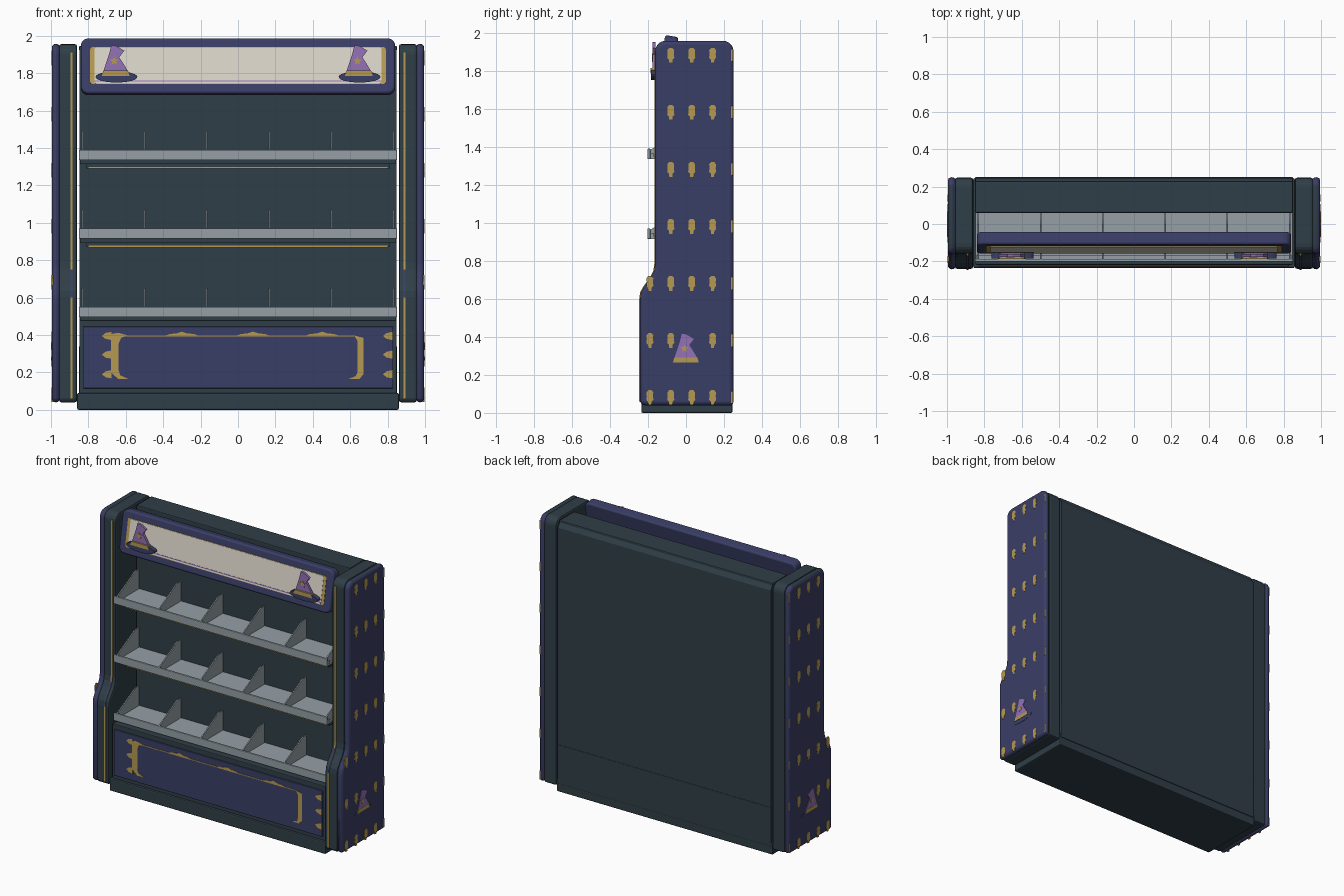
import bpy, bmesh
from math import sin, cos, pi, radians
from mathutils import Matrix

cube = bpy.data.objects.get("Cube")
if cube:
    bpy.data.objects.remove(cube)


def material(name, rgb):
    lin = [(c / 255 / 12.92) if c < 11 else ((c / 255 + 0.055) / 1.055) ** 2.4 for c in rgb] + [1]
    m = bpy.data.materials.new(name)
    m.use_nodes = True
    m.diffuse_color = lin
    m.node_tree.nodes["Principled BSDF"].inputs["Base Color"].default_value = lin
    return m


NAVY = material("navy", (58, 62, 102))
SLATE = material("dark slate", (47, 62, 71))
GOLD = material("gold", (182, 154, 82))
PURPLE = material("purple", (146, 114, 182))
CREAM = material("cream", (218, 212, 200))
GREY = material("light grey", (150, 160, 166))


def prism(name, pts, axis, lo, hi, mat, bevel=0, segs=2, smooth=False):
    """Extrude a 2D outline along an axis: X takes (y, z), Y takes (x, z)."""
    place = (lambda p, d: (d, *p)) if axis == "X" else (lambda p, d: (p[0], d, p[1]))
    bm = bmesh.new()
    rings = [[bm.verts.new(place(p, d)) for p in pts] for d in (lo, hi)]
    bm.faces.new(rings[0])
    bm.faces.new(rings[1])
    for i in range(len(pts)):
        j = (i + 1) % len(pts)
        bm.faces.new((rings[0][i], rings[0][j], rings[1][j], rings[1][i]))
    bmesh.ops.recalc_face_normals(bm, faces=bm.faces)
    me = bpy.data.meshes.new(name)
    bm.to_mesh(me)
    bm.free()
    me.materials.append(mat)
    ob = bpy.data.objects.new(name, me)
    bpy.context.collection.objects.link(ob)
    if bevel:
        mod = ob.modifiers.new("Bevel", "BEVEL")
        mod.width, mod.segments, mod.use_clamp_overlap = bevel, segs, False
        mod.limit_method, mod.angle_limit = "ANGLE", radians(60)
    if smooth:
        bpy.ops.object.select_all(action="DESELECT")
        ob.select_set(True)
        bpy.context.view_layer.objects.active = ob
        bpy.ops.object.shade_smooth_by_angle(angle=radians(35))
    return ob


def box(name, x, y, z, mat, bevel=0):
    outline = [(x[0], z[0]), (x[1], z[0]), (x[1], z[1]), (x[0], z[1])]
    return prism(name, outline, "Y", *y, mat, bevel)


def arc(cx, cz, r, a0, a1, n=5):
    return [(cx + r * cos(radians(a0 + (a1 - a0) * i / n)),
             cz + r * sin(radians(a0 + (a1 - a0) * i / n))) for i in range(n + 1)]


def rounded(hw, hh, r):
    return (arc(hw - r, hh - r, r, 0, 90) + arc(r - hw, hh - r, r, 90, 180)
            + arc(r - hw, r - hh, r, 180, 270) + arc(hw - r, r - hh, r, 270, 360))


def shift(pts, dx, dz, k=1):
    return [(x * k + dx, z * k + dz) for x, z in pts]


def column_front(low, high):
    """Front edge of a side column from bottom to top, with the stepped knee."""
    return [(low, 0.06), (low, 0.60), (low + 0.005, 0.635), (low + 0.022, 0.665),
            (high - 0.022, 0.715), (high - 0.005, 0.75), (high, 0.79)]


def column_outline(low, high, back, top):
    r = 0.055
    return ([(back, 0.04), (low + 0.01, 0.04)] + column_front(low, high)
            + arc(high + r, top - r, r, 180, 90) + arc(back - r, top - r, r, 90, 0))


# Pointed hat, star and emblem outlines
HAT = [(-.07, .03), (-.04, .12), (-.027, .17), (0, .165), (.042, .14),
       (.015, .105), (.038, .07), (.062, .03)]
BAND = [(-.078, .005), (.07, .005), (.062, .033), (-.07, .033)]
BRIM = [(.112 * cos(i * pi / 12), .03 * sin(i * pi / 12)) for i in range(24)]
STAR = [((.024 if i % 2 == 0 else .011) * sin(i * pi / 5) - .012,
         (.024 if i % 2 == 0 else .011) * cos(i * pi / 5) + .085) for i in range(10)]
EMBLEM = [(-.018, .028), (-.008, .04), (.008, .04), (.018, .028), (.016, .005),
          (.019, -.012), (.009, -.022), (.008, -.038), (-.008, -.038),
          (-.009, -.022), (-.019, -.012), (-.016, .005)]

# Side columns
for s, side in ((1, "left"), (-1, "right")):
    prism(f"{side}_column", column_outline(-0.24, -0.16, 0.248, 1.955), "X",
          s * 0.86, s * 0.957, SLATE, 0.012)
    panel = prism(f"{side}_outer_panel", column_outline(-0.242, -0.162, 0.25, 1.957), "X",
                  s * 0.953, s * 0.995, NAVY, 0.02, 3, True)
    panel.data.materials.append(SLATE)
    for f in panel.data.polygons:
        if f.normal.z > 0.9:
            f.material_index = 1
    # Trim rail along the front edge, navy around the knee
    edge = column_front(-0.24, -0.16) + [(-0.16, 1.91)]
    rail = prism(f"{side}_trim_rail", [(y - 0.006, z) for y, z in edge]
                 + [(y + 0.01, z) for y, z in reversed(edge)], "X", s * 0.884, s * 0.896, GOLD)
    rail.data.materials.append(NAVY)
    for f in rail.data.polygons:
        if 0.61 < f.center.z < 0.74:
            f.material_index = 1
    # Emblem pattern on the outer face
    for row in range(7):
        z = 0.08 + 0.30 * row
        for y in (-0.19, -0.08, 0.03, 0.14):
            if (y < -0.1 and row > 2) or (y == 0.03 and row == 1):
                continue
            prism(f"{side}_emblem", shift(EMBLEM, y, z), "X", s * 0.99, s * 0.997, GOLD)
        prism(f"{side}_edge_emblem", [(.236, z - .03), (.246, z - .03), (.246, z + .035), (.236, z + .03)],
              "X", s * 0.984, s * 0.993, GOLD)
    # Hat badge on the outer face
    for part, pts, mat, out in (("brim", BRIM, NAVY, .997), ("hat", HAT, PURPLE, .998),
                                ("band", BAND, GOLD, .999), ("star", STAR, GOLD, 1.0)):
        prism(f"{side}_badge_{part}", shift(pts, 0.003, 0.26, 0.92), "X", s * 0.991, s * out, mat)

# Back body, lower cabinet and plinth
prism("back_body", [(0.06, 0.09), (0.247, 0.09), (0.247, 1.90), (0.225, 1.935), (0.06, 1.935)],
      "X", -0.848, 0.848, SLATE)
box("lower_back_panel", (-0.85, 0.85), (0.2, 0.25), (0.06, 0.34), SLATE, 0.004)
box("top_cap", (-0.85, 0.85), (0.06, 0.228), (1.92, 1.945), SLATE, 0.006)
box("lower_cabinet", (-0.848, 0.848), (-0.218, 0.2), (0.08, 0.48), SLATE, 0.006)
box("plinth", (-0.86, 0.86), (-0.235, 0.245), (0, 0.09), SLATE, 0.008)
box("cabinet_front", (-0.83, 0.83), (-0.228, -0.21), (0.115, 0.445), NAVY, 0.004)

# Gold ornament on the cabinet front
def ornament(name, pts):
    prism(name, pts, "Y", -0.231, -0.225, GOLD)


ornament("ornament_line", [(-.62, .392), (.62, .392), (.62, .398), (-.62, .398)])
for x in (-.30, .08, .45):
    ornament("ornament_crest", [(x - .1, .394), (x + .1, .394), (x + .06, .406), (x + .03, .408),
                                (x, .418), (x - .03, .408), (x - .06, .406)])
ornament("left_bracket", [(-.68, .20), (-.64, .165), (-.585, .165), (-.63, .185), (-.64, .22), (-.64, .35),
                          (-.625, .385), (-.59, .398), (-.64, .412), (-.68, .405)])
ornament("right_bracket", [(.59, .165), (.65, .165), (.67, .19), (.67, .385), (.62, .398),
                           (.638, .37), (.638, .20), (.63, .18)])
for x in (-.728, .775):
    for z in (.395, .295, .19):
        ornament("ornament_leaf", [(x, z), (x + .02, z - .016), (x + .052, z - .022),
                                   (x + .052, z + .022), (x + .02, z + .016)])

# Three shelves with lips, dividers and under-shelf trim
for n, z in enumerate((0.495, 0.915, 1.335)):
    box(f"shelf_{n}", (-.848, .848), (-.19, .06), (z, z + .014), GREY)
    box(f"shelf_lip_{n}", (-.85, .85), (-.203, -.187), (z, z + .055), GREY, 0.004)
    box(f"lip_rail_{n}", (-.846, .846), (-.187, -.168), (z + .008, z + .03), GREY)
    box(f"shelf_support_{n}", (-.846, .846), (-.14, .06), (z - .022, z), SLATE)
    if n:
        box(f"shelf_underside_{n}", (-.81, .81), (-.12, .06), (z - .045, z - .02), SLATE)
        box(f"shelf_trim_{n}", (-.80, .80), (-.128, -.12), (z - .046, z - .036), GOLD)
    outline = [(.06, z + .01), (-.187, z + .01), (-.187, z + .05), (-.02, z + .135),
               (0, z + .148), (.025, z + .155), (.06, z + .155)]
    for i in range(6):
        x = -.832 + .3328 * i
        prism("shelf_divider", outline, "X", x - .004, x + .004, GREY)

# Header sign, leaning back
lean = Matrix.Translation((0, -0.135, 1.84)) @ Matrix.Rotation(radians(-10), 4, "X")
sign = [prism("header_frame", rounded(.84, .15, .04), "Y", 0, .07, NAVY, 0.012, 3, True),
        prism("header_border", rounded(.79, .1, .012), "Y", -.003, .01, GOLD),
        prism("header_face", rounded(.768, .097, .012), "Y", -.005, .005, CREAM),
        box("header_line", (-.768, .768), (-.007, 0), (-.088, -.082), PURPLE)]
for ob in sign:
    ob.matrix_world = lean

# Hats on the header
for side, x in (("left", .65), ("right", -.65)):
    for part, pts, mat, y0, y1 in (("brim", BRIM, NAVY, -.184, -.152), ("hat", HAT, PURPLE, -.176, -.160),
                                   ("band", BAND, GOLD, -.186, -.158), ("star", STAR, GOLD, -.179, -.172)):
        prism(f"{side}_header_{part}", shift(pts, x, 1.78), "Y", y0, y1, mat)
